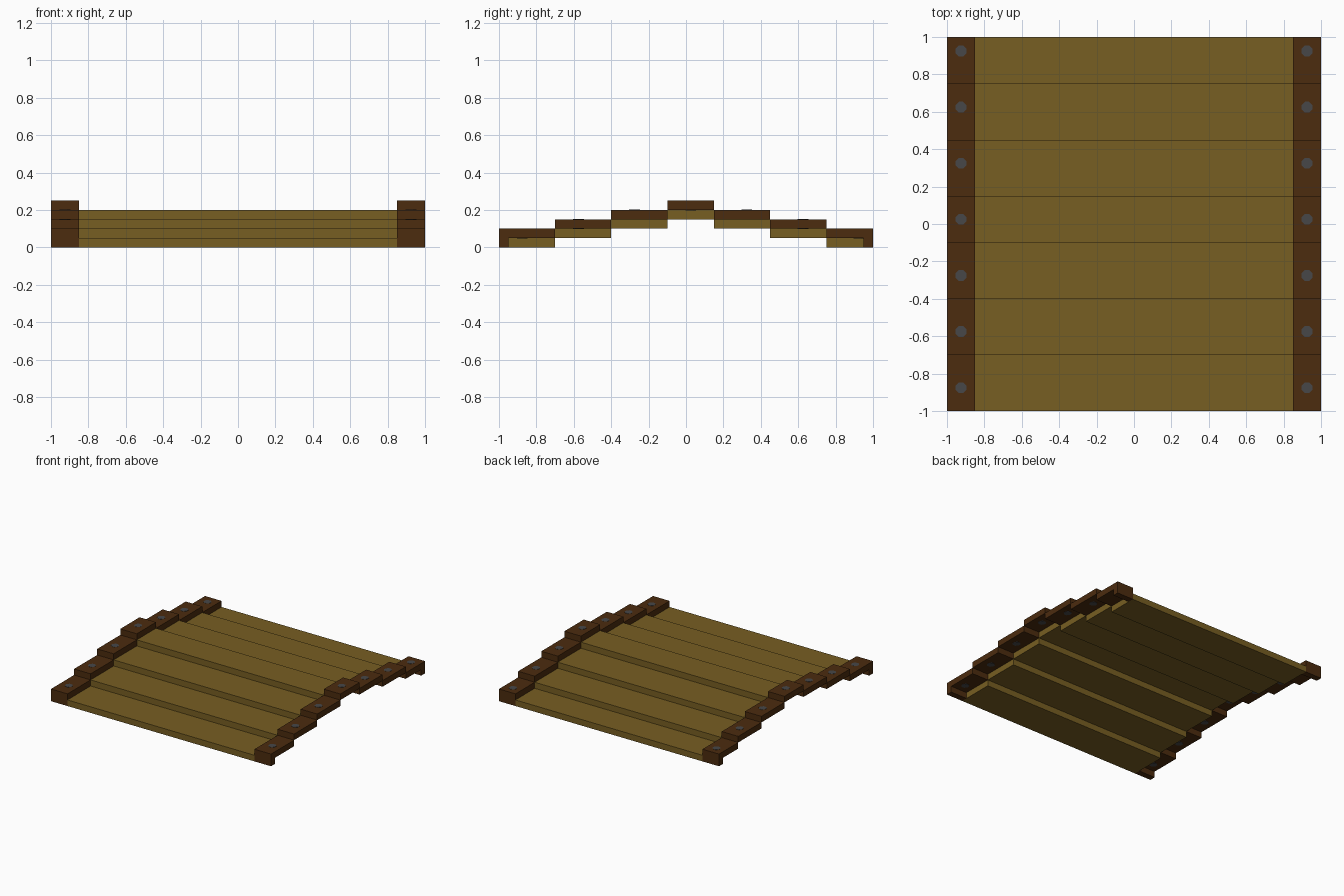
import bpy, bmesh, math
from mathutils import Matrix, Vector

if "Cube" in bpy.data.objects:
    bpy.data.objects.remove(bpy.data.objects["Cube"])


def material(name, rgb):
    m = bpy.data.materials.new(name)
    m.diffuse_color = (*rgb, 1)
    m.use_nodes = True
    m.node_tree.nodes["Principled BSDF"].inputs["Base Color"].default_value = m.diffuse_color
    return m


PLANK = material("tan wood", (0.185, 0.112, 0.016))
RAIL = material("dark brown wood", (0.072, 0.025, 0.0045))
BOLT = material("grey iron", (0.063, 0.063, 0.065))


def make(name, bm, mat):
    me = bpy.data.meshes.new(name)
    bm.to_mesh(me)
    bm.free()
    me.materials.append(mat)
    ob = bpy.data.objects.new(name, me)
    bpy.context.collection.objects.link(ob)
    return ob


def add_box(bm, lo, hi):
    lo, hi = Vector(lo), Vector(hi)
    m = Matrix.Translation((lo + hi) / 2) @ Matrix.Diagonal((*(hi - lo), 1))
    bmesh.ops.create_cube(bm, size=1, matrix=m)


edges = [-1, -0.7, -0.4, -0.1, 0.15, 0.45, 0.75, 1]   # step boundaries along y
T = 0.05                                             # board thickness
steps = [(edges[i], edges[i + 1], T * min(i, 6 - i)) for i in range(7)]

# Deck boards, stepping up to the middle
for i, (y0, y1, z) in enumerate(steps):
    bm = bmesh.new()
    add_box(bm, (-0.85, y0, z), (0.85, y1, z + T))
    make(f"deck_plank_{i + 1}", bm, PLANK)

for side, s in (("left", -1), ("right", 1)):
    xa, xb = sorted((s * 0.85, s))
    # Stepped edge blocks, one board higher than the deck
    bm = bmesh.new()
    for y0, y1, z in steps:
        add_box(bm, (xa, y0, z + T), (xb, y1, z + 2 * T))
    # Feet at both ends
    add_box(bm, (xa, -1, 0), (xb, -0.95, T))
    add_box(bm, (xa, 0.95, 0), (xb, 1, T))
    make(f"{side}_edge_rail", bm, RAIL)

    # Octagonal bolts through each block
    bm = bmesh.new()
    for i, (y0, y1, z) in enumerate(steps):
        m = (Matrix.Translation((s * 0.925, -0.875 + 0.3 * i, z + 1.5 * T))
             @ Matrix.Rotation(math.radians(22.5), 4, 'Z'))
        bmesh.ops.create_cone(bm, cap_ends=True, segments=8, radius1=0.031,
                              radius2=0.031, depth=T + 0.003, matrix=m)
    make(f"{side}_bolts", bm, BOLT)
